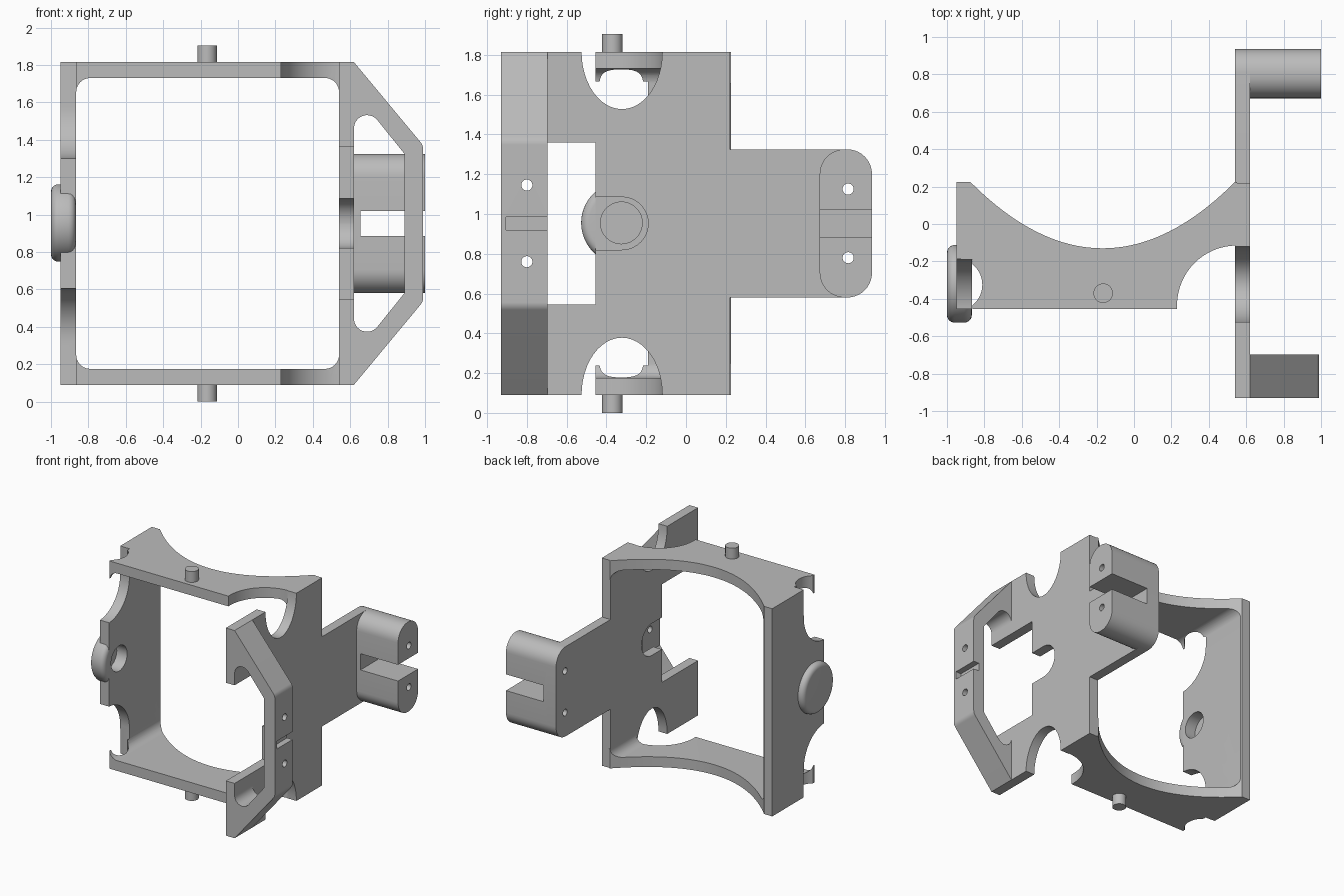
import bpy, bmesh, math
from mathutils import Vector

cube = bpy.data.objects.get("Cube")
if cube:
    bpy.data.objects.remove(cube, do_unlink=True)

grey = bpy.data.materials.new("plain grey")
grey.use_nodes = True
colour = (0.5, 0.5, 0.5, 1)
grey.diffuse_color = colour
grey.node_tree.nodes["Principled BSDF"].inputs["Base Color"].default_value = colour

BOTTOM, TOP = 0.09, 1.815
MID = (BOTTOM + TOP) / 2


def outline(corners, steps=10):
    """Polygon whose corners (u, v, radius) are rounded where a radius is given."""
    pts = []
    for i, c in enumerate(corners):
        p = Vector(c[:2])
        if len(c) < 3:
            pts.append(p)
            continue
        a = (Vector(corners[i - 1][:2]) - p).normalized()
        b = (Vector(corners[(i + 1) % len(corners)][:2]) - p).normalized()
        half = a.angle(b) / 2
        centre = p + (a + b).normalized() * c[2] / math.sin(half)
        reach = c[2] / math.tan(half)
        start, end = p + a * reach - centre, p + b * reach - centre
        sweep = math.pi - 2 * half
        for k in range(steps + 1):
            t = k / steps
            arc = start * math.sin((1 - t) * sweep) + end * math.sin(t * sweep)
            pts.append(centre + arc / math.sin(sweep))
    return pts


def ellipse(u, v, ru, rv=None, n=48):
    rv = rv or ru
    return [(u + ru * math.cos(math.tau * k / n), v + rv * math.sin(math.tau * k / n))
            for k in range(n)]


def rect(u0, u1, v0, v1):
    return [(u0, v0), (u1, v0), (u1, v1), (u0, v1)]


def flip(pts):
    return [(u, 2 * MID - v) for u, v in pts]


def prism(name, pts, axis, lo, hi):
    """Extrude a 2D outline along the axis from lo to hi."""
    place = {"x": lambda u, v, w: (w, u, v),
             "y": lambda u, v, w: (u, w, v),
             "z": lambda u, v, w: (u, v, w)}[axis]
    bm = bmesh.new()
    ends = [[bm.verts.new(place(p[0], p[1], w)) for p in pts] for w in (lo, hi)]
    n = len(pts)
    for ring in ends:
        bm.faces.new(ring)
    for i in range(n):
        j = (i + 1) % n
        bm.faces.new((ends[0][i], ends[0][j], ends[1][j], ends[1][i]))
    bmesh.ops.recalc_face_normals(bm, faces=bm.faces)
    mesh = bpy.data.meshes.new(name)
    bm.to_mesh(mesh)
    bm.free()
    mesh.materials.append(grey)
    obj = bpy.data.objects.new(name, mesh)
    bpy.context.collection.objects.link(obj)
    return obj


def apply(obj, mod):
    bpy.context.view_layer.objects.active = obj
    bpy.ops.object.modifier_apply(modifier=mod.name)


def cut(obj, pts, axis, lo, hi):
    cutter = prism("cutter", pts, axis, lo, hi)
    cutter.hide_render = True
    mod = obj.modifiers.new("cut", "BOOLEAN")
    mod.operation, mod.solver, mod.object = "DIFFERENCE", "EXACT", cutter
    apply(obj, mod)
    bpy.data.objects.remove(cutter, do_unlink=True)


# Three-sided frame: left wall, top and bottom plates with filleted inner corners
wall, low, high, fillet = 0.54, 0.175, 1.73, 0.075
inner = outline([(-0.865, low, fillet), (wall, low, fillet),
                 (wall, high, fillet), (-0.865, high, fillet)])
# The right side stays open so that the side plate can close it
split = len(inner) // 2
frame_pts = ([(0.55, TOP), (-0.95, TOP), (-0.95, BOTTOM), (0.55, BOTTOM), (0.55, low + fillet)]
             + [tuple(p) for p in reversed(inner[:split])]
             + [tuple(p) for p in reversed(inner[split:])] + [(0.55, high - fillet)])
frame = prism("frame", frame_pts, "y", -0.455, 0.225)

# Sweeping rear curve of the top and bottom plates
curve = [(-0.1675 + 0.7075 * t, -0.13 + 0.355 * t * t)
         for t in [k / 20 - 1 for k in range(41)]]
cut(frame, curve + [(0.54, 0.4), (-0.875, 0.4)], "z", -0.1, 2)
# Round front corner relief beside the right plate
relief = [p for p in ellipse(0.55, -0.435, 0.32, n=64) if p[0] < 0.551]
cut(frame, relief + [(0.6, -0.755), (0.6, -0.115)], "z", -0.1, 2)
# Left wall scallops and small bites in the plate corners
scallop = outline([(-0.75, 1.3, 0.28), (-0.19, 1.3, 0.279), (-0.19, 1.9), (-0.75, 1.9)], 16)
for pts in (scallop, flip(scallop)):
    cut(frame, pts, "x", -1.1, -0.864)
for lo, hi in ((-0.1, 0.3), (1.6, 2)):
    cut(frame, ellipse(-0.95, -0.325, 0.139), "z", lo, hi)

# Round pivot cap in the left wall with a blind bore
cap = prism("pivot_cap", ellipse(-0.32, 0.955, 0.207, n=64), "x", -1.0, -0.867)
bevel = cap.modifiers.new("round", "BEVEL")
bevel.width, bevel.segments, bevel.limit_method = 0.04, 5, "ANGLE"
apply(cap, bevel)
for part in (frame, cap):
    cut(part, ellipse(-0.325, 0.955, 0.105), "x", -0.96, -0.8)

# Right side plate with rear arm and open front window
win_lo, win_hi, arm_lo, arm_hi = 0.545, 1.36, 0.58, 1.325
plate = prism("right_plate", outline([
    (-0.93, BOTTOM), (0.22, BOTTOM), (0.22, arm_lo), (0.935, arm_lo, 0.125),
    (0.935, arm_hi, 0.125), (0.22, arm_hi), (0.22, TOP), (-0.93, TOP),
    (-0.93, win_hi), (-0.455, win_hi), (-0.455, win_lo), (-0.93, win_lo)]),
    "x", wall, 0.62)
for z in (BOTTOM, TOP):
    cut(plate, ellipse(-0.322, z, 0.203, 0.288), "x", 0.4, 0.8)
cut(plate, outline([(-0.6, 0.82), (-0.19, 0.82, 0.132),
                    (-0.19, 1.085, 0.132), (-0.6, 1.085)]), "x", 0.4, 0.8)

# Front guard bracket
bracket = prism("front_bracket", outline([
    (0.61, BOTTOM), (0.62, BOTTOM), (0.99, 0.535, 0.06), (0.99, 1.37, 0.06),
    (0.62, TOP), (0.61, TOP)]), "y", -0.93, -0.697)
cut(bracket, outline([(0.62, 0.245, 0.07), (0.89, arm_lo), (0.89, arm_hi),
                      (0.62, 1.66, 0.07)]), "y", -1.1, -0.5)
cut(bracket, rect(0.5, 0.63, win_lo, win_hi), "y", -1.1, -0.5)
cut(bracket, rect(-0.905, -0.6, 0.92, 0.985), "x", 0.94, 1.1)
for z in (0.76, 1.145):
    cut(bracket, ellipse(-0.8, z, 0.028, n=24), "x", 0.8, 1.1)

# Slotted clamp block at the end of the arm
clamp = prism("rear_clamp", outline([
    (0.672, arm_lo, 0.125), (0.935, arm_lo, 0.125),
    (0.935, arm_hi, 0.125), (0.672, arm_hi, 0.125)]), "x", 0.615, 1.0)
cut(clamp, rect(0.655, 1.1, 0.885, 1.02), "y", 0.5, 1.1)
for part in (clamp, plate):
    for z in (0.78, 1.125):
        cut(part, ellipse(0.815, z, 0.028, n=24), "x", 0.4, 1.1)

# Pivot pins above and below
pins = [prism(name, ellipse(-0.165, -0.37, 0.052, n=32), "z", lo, hi)
        for name, lo, hi in (("bottom_pin", 0, 0.12), ("top_pin", 1.78, 1.905))]

for obj in [frame, cap, plate, bracket, clamp] + pins:
    bpy.ops.object.select_all(action="DESELECT")
    obj.select_set(True)
    bpy.context.view_layer.objects.active = obj
    bpy.ops.object.shade_smooth_by_angle(angle=math.radians(30))
